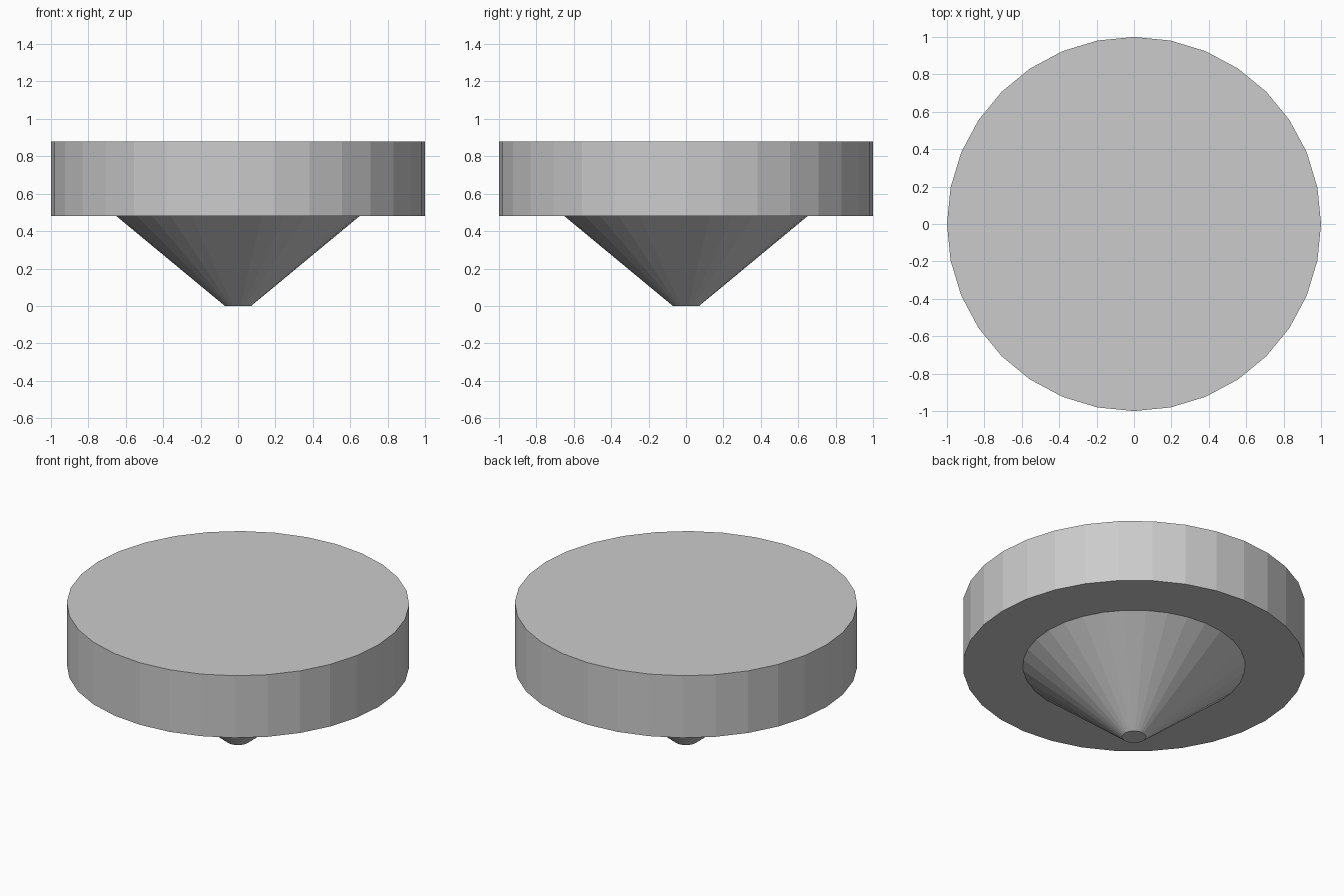
import bpy
import bmesh
from mathutils import Matrix

SIDES = 32

cube = bpy.data.objects.get("Cube")
if cube:
    bpy.data.objects.remove(cube, do_unlink=True)

# Plain grey shared by every part
grey = bpy.data.materials.new("light_grey")
grey.use_nodes = True
colour = (0.6, 0.6, 0.6, 1)
grey.diffuse_color = colour
grey.node_tree.nodes["Principled BSDF"].inputs["Base Color"].default_value = colour


def add_round(name, bottom_radius, top_radius, bottom, top):
    """Capped, flat-sided round solid between two heights."""
    bm = bmesh.new()
    bmesh.ops.create_cone(
        bm, cap_ends=True, segments=SIDES,
        radius1=bottom_radius, radius2=top_radius, depth=top - bottom,
        matrix=Matrix.Translation((0, 0, (bottom + top) / 2)))
    mesh = bpy.data.meshes.new(name)
    bm.to_mesh(mesh)
    bm.free()
    mesh.materials.append(grey)
    obj = bpy.data.objects.new(name, mesh)
    bpy.context.collection.objects.link(obj)
    return obj


# Wide disc on top, tapered point with a blunt tip below
add_round("disc", 1, 1, 0.48, 0.88)
add_round("tapered_point", 0.07, 0.65, 0, 0.48)
